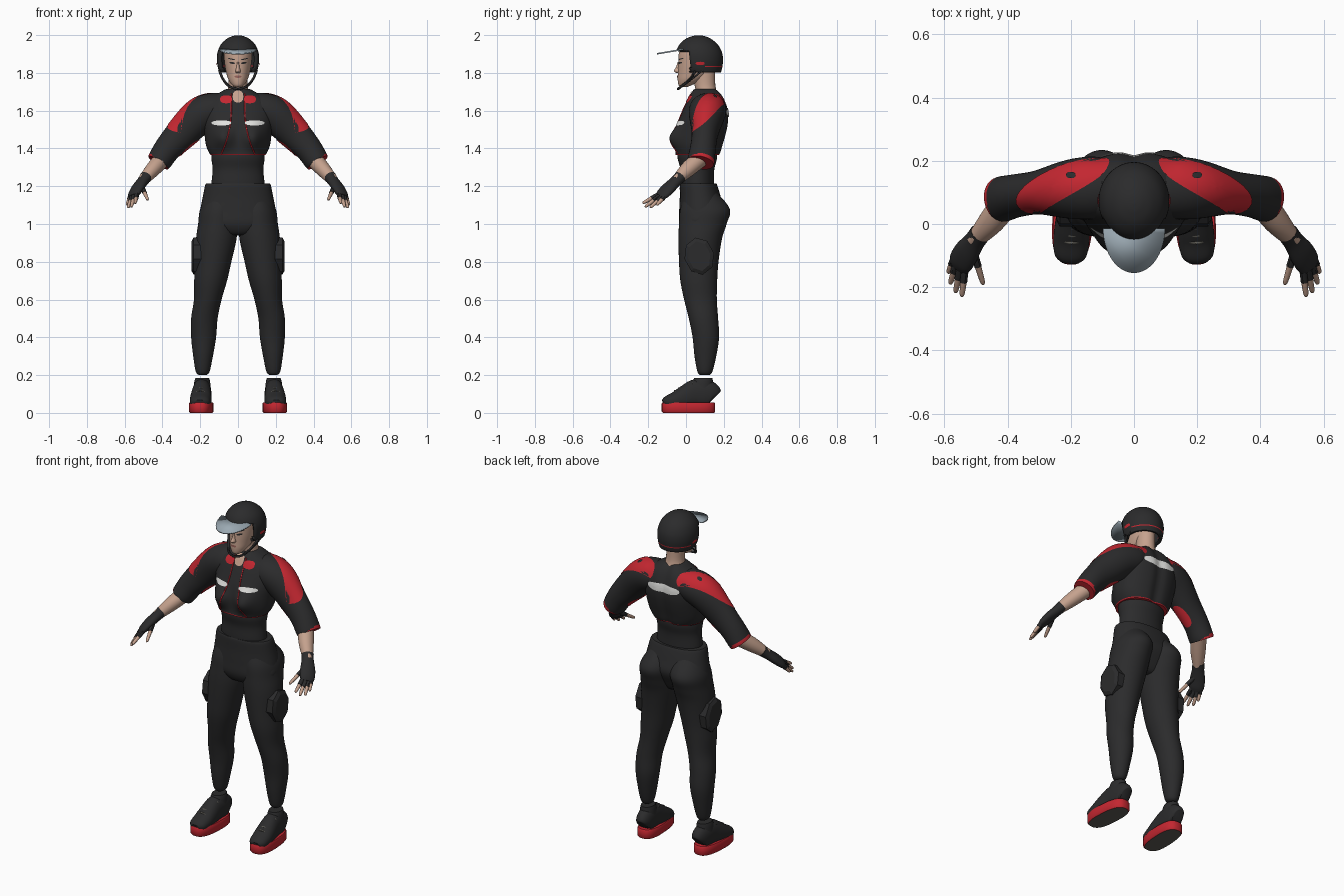
import bpy, bmesh, math
from mathutils import Vector, Matrix
from mathutils.bvhtree import BVHTree

cube = bpy.data.objects.get("Cube")
if cube:
    bpy.data.objects.remove(cube)


def material(name, r, g, b):
    m = bpy.data.materials.new(name)
    m.use_nodes = True
    m.diffuse_color = (r, g, b, 1)
    bsdf = next(n for n in m.node_tree.nodes if n.type == 'BSDF_PRINCIPLED')
    bsdf.inputs["Base Color"].default_value = (r, g, b, 1)
    bsdf.inputs["Roughness"].default_value = 0.8
    return m


BLACK = material("black cloth", .024, .024, .025)
RED = material("red trim", .55, .02, .03)
SKIN = material("skin", .56, .36, .27)
WHITE = material("white patch", .75, .75, .73)
VISOR = material("visor grey", .33, .40, .45)
LACE = material("lace grey", .11, .105, .09)
LIPS = material("lip brown", .30, .12, .10)


def finish(name, bm, mats, mirror=False, rule=None, angle=45):
    """Turn a bmesh into a smooth-shaded object, optionally mirrored in x."""
    bmesh.ops.recalc_face_normals(bm, faces=bm.faces)
    mesh = bpy.data.meshes.new(name)
    if rule:
        for f in bm.faces:
            f.material_index = int(rule(f.calc_center_median(), f.normal))
    bm.to_mesh(mesh)
    bm.free()
    for m in mats:
        mesh.materials.append(m)
    ob = bpy.data.objects.new(name, mesh)
    bpy.context.collection.objects.link(ob)
    bpy.ops.object.select_all(action='DESELECT')
    ob.select_set(True)
    bpy.context.view_layer.objects.active = ob
    bpy.ops.object.shade_smooth_by_angle(angle=math.radians(angle))
    if mirror:
        mod = ob.modifiers.new("mirror", 'MIRROR')
        mod.use_mirror_merge = False
    return ob


def spline(rows, steps):
    """Catmull-Rom interpolation of equal-length tuples."""
    out = []
    last = len(rows) - 1
    for i in range(last):
        a, b, c, d = (rows[max(0, min(last, i + k))] for k in (-1, 0, 1, 2))
        for s in range(steps):
            t = s / steps
            out.append([q + t / 2 * (r - p + t * (2*p - 5*q + 4*r - w + t * (3*(q - r) + w - p)))
                        for p, q, r, w in zip(a, b, c, d)])
    return out + [list(rows[-1])]


def loft(name, rings, mats, side=None, n=40, steps=5, power=1, shape=None, caps=True, xf=None, **kw):
    """Skin rings (x, y, z, ra, rb); level rings, or square to the path when side is given."""
    rings = spline(rings, steps)
    pts = [Vector(r[:3]) for r in rings]
    bm = bmesh.new()
    loops = []
    for i, r in enumerate(rings):
        a, b = Vector((1, 0, 0)), Vector((0, 1, 0))
        if side:
            t = (pts[min(i + 1, len(pts) - 1)] - pts[max(i - 1, 0)]).normalized()
            a = Vector(side)
            a = (a - t * a.dot(t)).normalized()
            b = t.cross(a)
        loop = []
        for k in range(n):
            c, s = math.cos(math.tau * k / n), math.sin(math.tau * k / n)
            c, s = (math.copysign(abs(v) ** power, v) for v in (c, s))
            p = pts[i] + a * c * r[3] + b * s * r[4]
            loop.append(bm.verts.new(shape(p, s) if shape else p))
        loops.append(loop)
    for l0, l1 in zip(loops, loops[1:]):
        for k in range(n):
            bm.faces.new((l0[k], l0[k - 1], l1[k - 1], l1[k]))
    if caps:
        bm.faces.new(loops[0])
        bm.faces.new(loops[-1])
    if xf:
        bm.transform(xf)
    return finish(name, bm, mats, **kw)


def body(name, rows, mats, **kw):
    """Upright loft from rows of (z, centre x, half width, front y, back y)."""
    return loft(name, [(cx, (f + k) / 2, z, w, (k - f) / 2) for z, cx, w, f, k in rows], mats, **kw)


def tube(name, path, r, mat, **kw):
    return loft(name, [(*p, r, r) for p in path], [mat], side=(.3, .2, .93), n=8, steps=4, **kw)


def tree(*obs):
    verts, polys = [], []
    for ob in obs:
        base = len(verts)
        verts += [v.co.copy() for v in ob.data.vertices]
        polys += [[base + i for i in p.vertices] for p in ob.data.polygons]
    return BVHTree.FromPolygons(verts, polys)


def press(bvh, p, d, back, lift):
    d = Vector(d).normalized()
    hit = bvh.ray_cast(Vector(p) - d * back, d)[0]
    return (hit if hit else Vector(p)) - d * lift


def patch(name, bvh, centre, u, v, d, mat, back=.3, lift=.004, power=.8, mirror=True):
    """Thin oval plate pressed onto a surface along direction d."""
    bm = bmesh.new()
    n, u, v, c = 32, Vector(u), Vector(v), Vector(centre)
    mid = bm.verts.new(press(bvh, c, d, back, lift))
    prev = None
    for j in range(1, 9):
        loop = []
        for k in range(n):
            x, y = math.cos(math.tau * k / n), math.sin(math.tau * k / n)
            x, y = (math.copysign(abs(w) ** power, w) * j / 8 for w in (x, y))
            loop.append(bm.verts.new(press(bvh, c + u * x + v * y, d, back, lift)))
        for k in range(n):
            bm.faces.new((mid, loop[k - 1], loop[k]) if not prev else
                         (prev[k], prev[k - 1], loop[k - 1], loop[k]))
        prev = loop
    return finish(name, bm, [mat], mirror)


FRONT, BACK = (0, 1, 0), (0, -1, 0)

# Trousers: two legs blending into the hips
body("legs", [(1.17, .085, .07, 0, .16), (1.08, .1, .1, -.03, .232), (1, .107, .104, -.037, .215),
              (.92, .115, .107, -.04, .19), (.8, .13, .095, -.037, .172), (.7, .145, .087, -.03, .165),
              (.6, .16, .073, -.01, .163), (.5, .178, .07, .015, .17), (.4, .182, .066, .035, .175),
              (.3, .185, .052, .045, .16), (.22, .187, .037, .06, .14), (.2, .187, .02, .075, .125)],
     [BLACK], mirror=True)
body("hips", [(1.215, 0, .168, -.03, .16), (1.2, 0, .175, -.033, .167), (1.14, 0, .187, -.033, .185),
              (1.07, 0, .2, -.036, .2), (1, 0, .2, -.036, .17), (.95, 0, .11, -.01, .14),
              (.94, 0, .05, .03, .11)], [BLACK], power=.9)
loft("thigh_pads", [(.18, .07, .83, .08, .1), (.235, .07, .83, .08, .1), (.246, .07, .83, .06, .08)],
     [BLACK], side=(0, 1, .2), n=8, steps=1, mirror=True, angle=20)

# Shirt under the open jacket
body("shirt", [(1.17, 0, .14, -.025, .15), (1.22, 0, .14, -.03, .148), (1.29, 0, .134, -.03, .15),
               (1.36, 0, .14, -.045, .165), (1.44, 0, .12, -.03, .15)], [BLACK])


def chest(p, s):
    if s < 0:
        p.y -= -s * .052 * math.exp(-((abs(p.x) - .085) / .055) ** 2 - ((p.z - 1.455) / .06) ** 2)
    else:
        p.y -= .014 * math.exp(-(p.x / .03) ** 2) * s
    return p


# Cropped jacket with red hem
jacket = body("jacket", [(1.365, 0, .145, -.055, .18), (1.385, 0, .157, -.052, .188), (1.42, 0, .17, -.05, .198),
                         (1.48, 0, .178, -.048, .215), (1.54, 0, .185, -.04, .226), (1.6, 0, .185, -.018, .225),
                         (1.65, 0, .165, .005, .21), (1.685, 0, .115, .022, .192), (1.71, 0, .072, .04, .17),
                         (1.715, 0, .058, .05, .16)],
              [BLACK, RED], n=80, power=.88, shape=chest, rule=lambda c, n: c.z < 1.372)
sleeves = loft("sleeves", [(.05, .115, 1.615, .08, .07), (.12, .115, 1.605, .098, .09), (.2, .11, 1.572, .094, .096),
                           (.3, .1, 1.478, .07, .084), (.37, .09, 1.402, .068, .072), (.412, .08, 1.34, .072, .066),
                           (.422, .077, 1.325, .07, .063)],
               [BLACK, RED], side=(0, 1, 0), mirror=True, n=48,
               rule=lambda c, n: c.x * .68 - c.z * .73 > -.686)
cloth = tree(jacket, sleeves)

# Red shoulder, armpit and collar panels with white reflective patches
down = Vector((-.6, 0, -.8))
along = Vector((.135, -.07, -.095))
across = down.cross(along).normalized() * .056
patch("shoulder_panels", cloth, (.24, .12, 1.61), along, across, down, RED, power=.9)
patch("shoulder_studs", cloth, (.2, .155, 1.65), (.015, 0, 0), (0, .01, 0), (0, 0, -1), BLACK, lift=.009)
patch("armpit_panels", cloth, (.255, .1, 1.4), (.05, 0, -.05), (0, .035, 0), (.7, 0, .7), RED, back=.03)
patch("collar_tabs", cloth, (.063, 0, 1.66), (.032, 0, 0), (0, 0, .021), FRONT, RED)
patch("chest_patches", cloth, (.088, 0, 1.535), (.052, 0, 0), (0, 0, .013), FRONT, WHITE)
patch("back_patch", cloth, (0, 0, 1.59), (.105, 0, 0), (0, 0, .024), BACK, WHITE, mirror=False, back=.5)
patch("neckline", cloth, (0, 0, 1.675), (.028, 0, 0), (0, 0, .032), FRONT, SKIN, mirror=False)
edge = []
for i in range(14):
    z = 1.69 - i * .0245
    edge.append(press(cloth, (.036 + max(0, 1.6 - z) ** 2 * 1.0, 0, z), FRONT, .3, 0))
tube("jacket_edges", edge, .0035, RED, mirror=True)

# Forearms and fingerless gloves
loft("forearms", [(.4, .075, 1.345, .045, .045), (.45, .01, 1.29, .042, .04), (.505, -.052, 1.228, .026, .028)],
     [SKIN], side=(0, 1, 0), mirror=True)
loft("gloves", [(.487, -.03, 1.25, .034, .032), (.505, -.055, 1.225, .034, .028), (.53, -.09, 1.192, .042, .026),
                (.548, -.12, 1.162, .042, .022), (.556, -.138, 1.145, .034, .014)],
     [BLACK], side=(.5, .8, 0), mirror=True)
fingers = {"index": ((.535, -.145, 1.157), (.545, -.23, 1.11)), "middle": ((.549, -.137, 1.152), (.565, -.217, 1.09)),
           "ring": ((.56, -.122, 1.15), (.582, -.19, 1.086)), "little": ((.567, -.105, 1.155), (.588, -.155, 1.1)),
           "thumb": ((.508, -.085, 1.195), (.477, -.192, 1.127))}
for name, (a, b) in fingers.items():
    a, b = Vector(a), Vector(b)
    m = a.lerp(b, .45)
    tube(name + "_glove", [a.lerp(b, -.1), m], .0125, BLACK, mirror=True)
    loft(name + "_finger", [(*a, .01, .01), (*m, .0105, .0105), (*a.lerp(b, .9), .008, .008), (*b, .003, .003)],
         [SKIN], side=(0, .3, 1), n=10, mirror=True)

# Neck, head and face
body("neck", [(1.64, 0, .075, .03, .17), (1.69, 0, .06, .05, .165), (1.74, 0, .05, .045, .155),
              (1.84, 0, .05, .03, .155)], [SKIN])
head = body("head", [(1.725, 0, .016, -.03, .005), (1.737, 0, .032, -.04, .035), (1.765, 0, .051, -.044, .09),
                     (1.8, 0, .062, -.043, .13), (1.85, 0, .071, -.041, .15), (1.91, 0, .074, -.036, .16),
                     (1.95, 0, .06, -.01, .14)], [SKIN])
body("nose", [(1.858, 0, .006, -.044, -.02), (1.83, 0, .009, -.053, -.02), (1.811, 0, .014, -.064, -.02),
              (1.8, 0, .011, -.052, -.02)], [SKIN], n=16)
face = tree(head)
patch("eyes", face, (.031, 0, 1.853), (.014, 0, .002), (0, 0, .005), FRONT, BLACK, lift=.002)
patch("brows", face, (.034, 0, 1.873), (.019, 0, .004), (0, 0, .003), FRONT, BLACK, lift=.002)
patch("lips", face, (0, 0, 1.78), (.018, 0, 0), (0, 0, .006), FRONT, LIPS, lift=.003, mirror=False)

# Helmet shell with the face opening cut away
helmet = body("helmet", [(1.803, 0, .099, -.02, .185), (1.83, 0, .107, -.04, .192), (1.87, 0, .112, -.05, .196),
                         (1.91, 0, .108, -.052, .19), (1.95, 0, .091, -.035, .168), (1.98, 0, .06, -.002, .133),
                         (1.995, 0, .028, .035, .098), (1.999, 0, .004, .062, .07)],
              [BLACK, RED], n=56, caps=False, steps=6, rule=lambda c, n: 1.829 < c.z < 1.836 and c.y > .1)
bm = bmesh.new()
bm.from_mesh(helmet.data)
opening = [f for f in bm.faces if f.calc_center_median().y < .022 and f.calc_center_median().z < 1.915]
bmesh.ops.delete(bm, geom=opening, context='FACES')
bmesh.ops.holes_fill(bm, edges=[e for e in bm.edges if e.is_boundary and e.verts[0].co.z > 1.99], sides=0)
bm.to_mesh(helmet.data)
shell = helmet.modifiers.new("shell", 'SOLIDIFY')
shell.thickness = .018
patch("ear_badges", tree(helmet), (0, .075, 1.85), (0, .024, 0), (0, 0, .009), (-1, 0, 0), RED)
tube("chin_strap", [(.098, .05, 1.81), (.078, .02, 1.765), (.045, -.025, 1.728), (0, -.042, 1.715)],
     .007, BLACK, mirror=True)
tube("rear_strap", [(.1, .09, 1.815), (.085, .04, 1.775), (.06, -.005, 1.74)], .005, BLACK, mirror=True)

# Visor: a sloping half-oval plate
bm = bmesh.new()
rim = []
for i in range(33):
    t = math.pi * i / 32
    y = -.015 - .14 * math.sin(t)
    rim.append(bm.verts.new((.098 * math.cos(t), y, 1.905 + (y + .155) * .17)))
bm.faces.new(rim)
visor = finish("visor", bm, [VISOR])
visor.modifiers.new("thickness", 'SOLIDIFY').thickness = .008

# Shoes, toes turned slightly outward
turn = Matrix.Translation((.195, 0, 0)) @ Matrix.Rotation(.06, 4, 'Z')
body("soles", [(0, 0, .058, -.122, .15), (.008, 0, .064, -.129, .155), (.048, 0, .064, -.129, .155),
               (.056, 0, .06, -.124, .15)],
     [RED, LACE], power=.75, steps=1, xf=turn, mirror=True, rule=lambda c, n: c.z < .004)
loft("shoe_uppers", [(0, -.12, .05, .03, .02), (0, -.1, .056, .05, .034), (0, -.05, .066, .057, .05),
                     (0, 0, .084, .055, .064), (0, .05, .1, .05, .077), (0, .1, .1, .048, .078),
                     (0, .137, .09, .042, .066), (0, .15, .08, .03, .045)],
     [BLACK], side=(1, 0, 0), power=.9, xf=turn, mirror=True)
body("shoe_collars", [(.13, 0, .046, .03, .145), (.165, 0, .042, .036, .143), (.186, 0, .036, .044, .14)],
     [BLACK], xf=turn, mirror=True)
for i in range(5):
    y, z = -.06 + i * .022, .115 + i * .0125
    tube("lace", [(-.036, y + .008, z - .012), (0, y, z + .003), (.036, y + .008, z - .012)],
         .0045, LACE, xf=turn, mirror=True)
